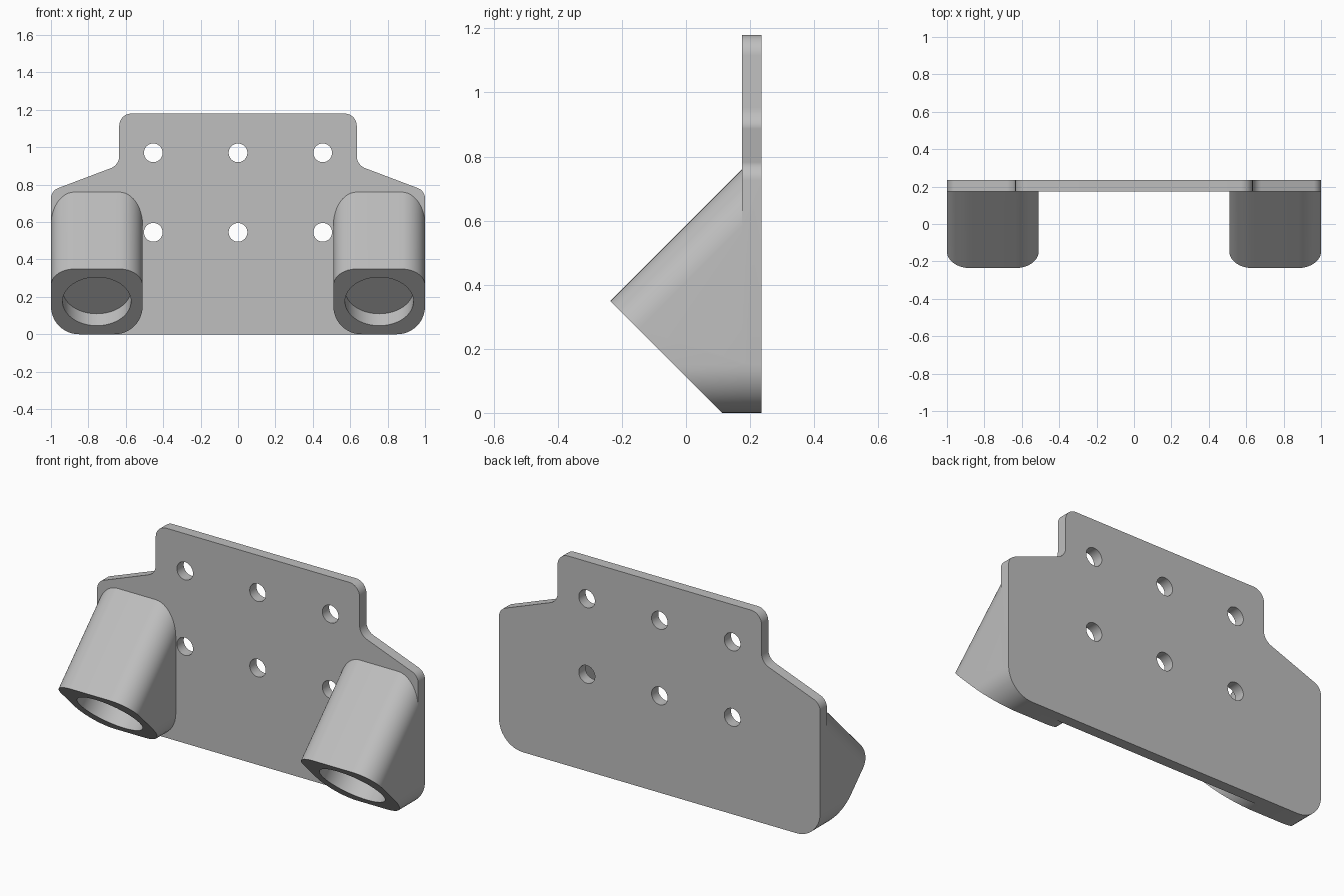
import bpy
import bmesh
from math import cos, sin, tan, pi, radians
from mathutils import Vector, Matrix

cube = bpy.data.objects.get("Cube")
if cube:
    bpy.data.objects.remove(cube, do_unlink=True)

grey = bpy.data.materials.new("plain grey")
grey.use_nodes = True
colour = (0.52, 0.52, 0.52, 1)
grey.diffuse_color = colour
grey.node_tree.nodes["Principled BSDF"].inputs["Base Color"].default_value = colour

# Frames: profile right, profile up, extrusion direction
X, Y, Z = Vector((1, 0, 0)), Vector((0, 1, 0)), Vector((0, 0, 1))
UPRIGHT = (X, Z, Y)
TILTED = (X, (Z - Y).normalized(), (Z + Y).normalized())


def rounded(corners, steps=12):
    """Outline from (x, y, radius) corners, each replaced by a fillet arc."""
    points = []
    for i, (x, y, r) in enumerate(corners):
        p = Vector((x, y))
        a = (Vector(corners[i - 1][:2]) - p).normalized()
        b = (Vector(corners[(i + 1) % len(corners)][:2]) - p).normalized()
        if r == 0:
            points.append(p)
            continue
        half = a.angle(b) / 2
        centre = p + (a + b).normalized() * (r / sin(half))
        start = p + a * (r / tan(half)) - centre
        end = p + b * (r / tan(half)) - centre
        sweep = start.angle_signed(end)
        for k in range(steps + 1):
            points.append(centre + Matrix.Rotation(-sweep * k / steps, 2) @ start)
    return points


def circle(x, y, r, n=64):
    return [Vector((x + r * cos(2 * pi * k / n), y + r * sin(2 * pi * k / n))) for k in range(n)]


def extrude(name, outline, frame, near, far):
    u, v, w = frame
    bm = bmesh.new()
    face = bm.faces.new([bm.verts.new(u * p.x + v * p.y + w * near) for p in outline])
    result = bmesh.ops.extrude_face_region(bm, geom=[face])
    verts = [g for g in result["geom"] if isinstance(g, bmesh.types.BMVert)]
    bmesh.ops.translate(bm, verts=verts, vec=w * (far - near))
    bmesh.ops.recalc_face_normals(bm, faces=bm.faces)
    mesh = bpy.data.meshes.new(name)
    bm.to_mesh(mesh)
    bm.free()
    mesh.materials.append(grey)
    obj = bpy.data.objects.new(name, mesh)
    bpy.context.collection.objects.link(obj)
    return obj


def combine(target, tool, operation):
    mod = target.modifiers.new(operation.lower(), "BOOLEAN")
    mod.operation, mod.solver, mod.object = operation, "EXACT", tool
    with bpy.context.temp_override(object=target, active_object=target):
        bpy.ops.object.modifier_apply(modifier=mod.name)
    bpy.data.objects.remove(tool, do_unlink=True)


# Back plate with stepped shoulders
BACK, FRONT = 0.235, 0.175
right_half = [(1, 0, 0.15), (1, 0.767, 0.06), (0.635, 0.905, 0.07), (0.635, 1.18, 0.065)]
left_half = [(-x, z, r) for x, z, r in reversed(right_half)]
bracket = extrude("mounting_bracket", rounded(right_half + left_half), UPRIGHT, FRONT, BACK)

# Angled sockets, each with a shallow round bore in its lower face
END = 0.08
for side in (-1, 1):
    cx = side * 0.755
    lo, hi = cx - 0.245, cx + 0.245
    body = extrude("socket_body", rounded([(lo, 0, 0.15), (hi, 0, 0.15), (hi, 1, 0), (lo, 1, 0)]),
                   UPRIGHT, -0.5, FRONT + 0.03)
    sleeve = extrude("socket_sleeve",
                     rounded([(lo, -0.6, 0), (hi, -0.6, 0), (hi, 0.4137, 0.125), (lo, 0.4137, 0.125)]),
                     TILTED, END, 1.5)
    combine(body, sleeve, "INTERSECT")
    bore = extrude("bore_cutter", circle(cx, 0.168, 0.183), TILTED, END - 0.1, END + 0.09)
    combine(body, bore, "DIFFERENCE")
    combine(bracket, body, "UNION")

# Screw holes
for x in (-0.453, 0, 0.453):
    for z in (0.545, 0.97):
        hole = extrude("hole_cutter", circle(x, z, 0.05, 40), UPRIGHT, FRONT - 0.03, BACK + 0.1)
        combine(bracket, hole, "DIFFERENCE")

# Smooth curved walls, crisp edges
bpy.ops.object.select_all(action="DESELECT")
bracket.select_set(True)
bpy.context.view_layer.objects.active = bracket
bpy.ops.object.shade_smooth_by_angle(angle=radians(25))
